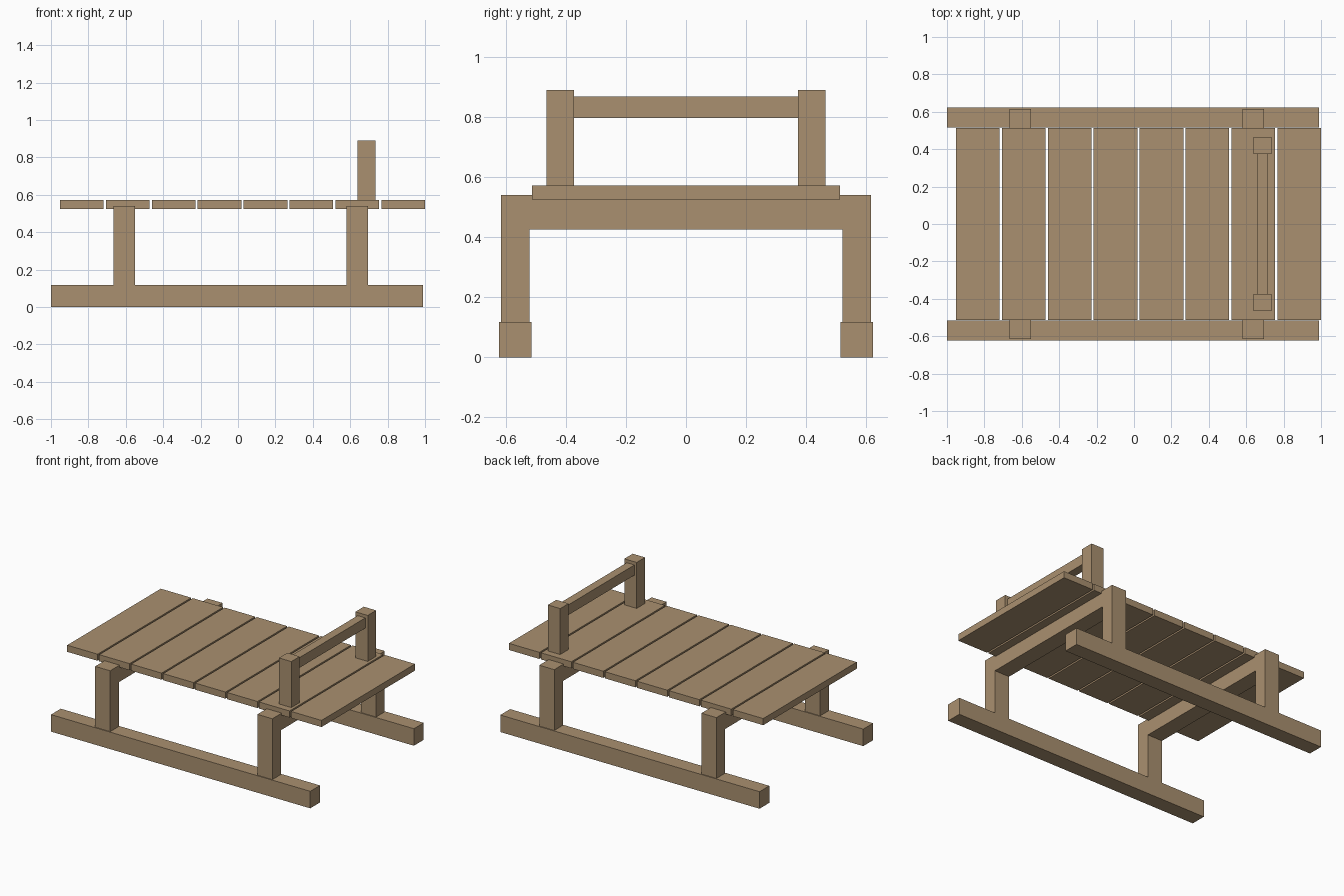
import bpy, bmesh

if "Cube" in bpy.data.objects:
    bpy.data.objects.remove(bpy.data.objects["Cube"])

wood = bpy.data.materials.new("wood")
wood.diffuse_color = (0.40, 0.28, 0.16, 1)
wood.use_nodes = True
wood.node_tree.nodes["Principled BSDF"].inputs["Base Color"].default_value = wood.diffuse_color


def finish(name, bm):
    bmesh.ops.recalc_face_normals(bm, faces=bm.faces)
    mesh = bpy.data.meshes.new(name)
    bm.to_mesh(mesh)
    bm.free()
    mesh.materials.append(wood)
    obj = bpy.data.objects.new(name, mesh)
    bpy.context.collection.objects.link(obj)
    return obj


def box(name, x, y, z):
    """Box from (min, max) pairs on each axis."""
    bm = bmesh.new()
    for v in bmesh.ops.create_cube(bm, size=1)["verts"]:
        v.co = [(lo + hi) / 2 + c * (hi - lo) for c, (lo, hi) in zip(v.co, (x, y, z))]
    return finish(name, bm)


def arch(name, x0, x1):
    """U-shaped support: two legs joined by a cross beam, extruded along x."""
    outline = [(-0.616, 0.118), (-0.616, 0.54), (0.616, 0.54), (0.616, 0.118),
               (0.521, 0.118), (0.521, 0.425), (-0.521, 0.425), (-0.521, 0.118)]
    bm = bmesh.new()
    face = bm.faces.new([bm.verts.new((x0, y, z)) for y, z in outline])
    new = bmesh.ops.extrude_face_region(bm, geom=[face])["geom"]
    bmesh.ops.translate(bm, vec=(x1 - x0, 0, 0),
                        verts=[g for g in new if isinstance(g, bmesh.types.BMVert)])
    return finish(name, bm)


# Runners and handle posts, one on each side
for side, s in (("front", -1), ("back", 1)):
    box(f"{side}_runner", (-1.0, 0.99), sorted((s * 0.515, s * 0.622)), (0, 0.118))
    box(f"{side}_handle_post", (0.64, 0.735), sorted((s * 0.373, s * 0.465)), (0.57, 0.89))

# Arched supports
arch("left_support", -0.665, -0.55)
arch("right_support", 0.58, 0.695)

# Deck slats
for i in range(8):
    x = -0.952 + i * 0.2455
    box(f"deck_slat_{i + 1}", (x, x + 0.2335), (-0.513, 0.513), (0.525, 0.571))

# Handle rail between the posts
box("handle_rail", (0.657, 0.716), (-0.375, 0.375), (0.797, 0.868))
